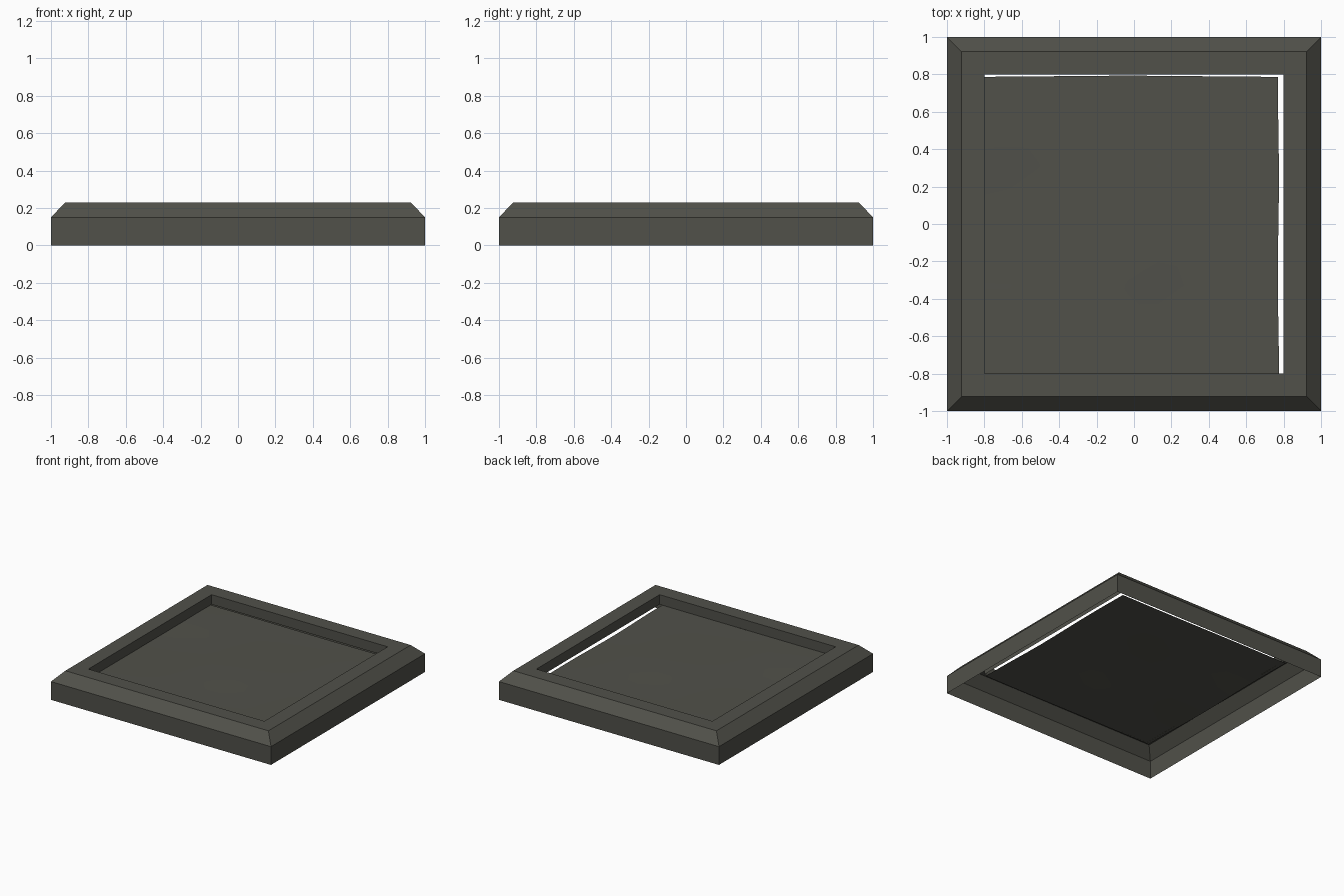
import bpy, bmesh, math

if "Cube" in bpy.data.objects:
    bpy.data.objects.remove(bpy.data.objects["Cube"])

stone = bpy.data.materials.new("dark_grey_stone")
stone.diffuse_color = (0.082, 0.082, 0.068, 1)
stone.use_nodes = True
stone.node_tree.nodes["Principled BSDF"].inputs["Base Color"].default_value = stone.diffuse_color


def finish(name, bm):
    mesh = bpy.data.meshes.new(name)
    bm.to_mesh(mesh)
    bm.free()
    mesh.materials.append(stone)
    obj = bpy.data.objects.new(name, mesh)
    bpy.context.collection.objects.link(obj)
    return obj


# Square frame: open-bottomed shell swept from (half width, height) profile
profile = [(1.0, 0.0), (1.0, 0.15), (0.923, 0.23), (0.8, 0.23), (0.8, 0.15)]
bm = bmesh.new()
rings = [[bm.verts.new((sx * r, sy * r, z))
          for sx, sy in ((-1, -1), (1, -1), (1, 1), (-1, 1))]
         for r, z in profile]
for lower, upper in zip(rings, rings[1:]):
    for i in range(4):
        j = (i + 1) % 4
        bm.faces.new((lower[i], lower[j], upper[j], upper[i]))
finish("frame", bm)

# Gently uneven sunken panel, set slightly off centre so a gap shows
bm = bmesh.new()
bmesh.ops.create_grid(bm, x_segments=10, y_segments=10, size=0.8)
for v in bm.verts:
    x, y = v.co.x, v.co.y
    v.co.z = 0.148 + 0.004 * math.sin(4 * x + 1) * math.cos(5 * y)
    v.co.x += -0.028 + 0.003 * math.sin(6 * y)
    v.co.y += -0.01 + 0.003 * math.cos(4 * x)
for f in bm.faces:
    f.smooth = True
finish("panel", bm)
